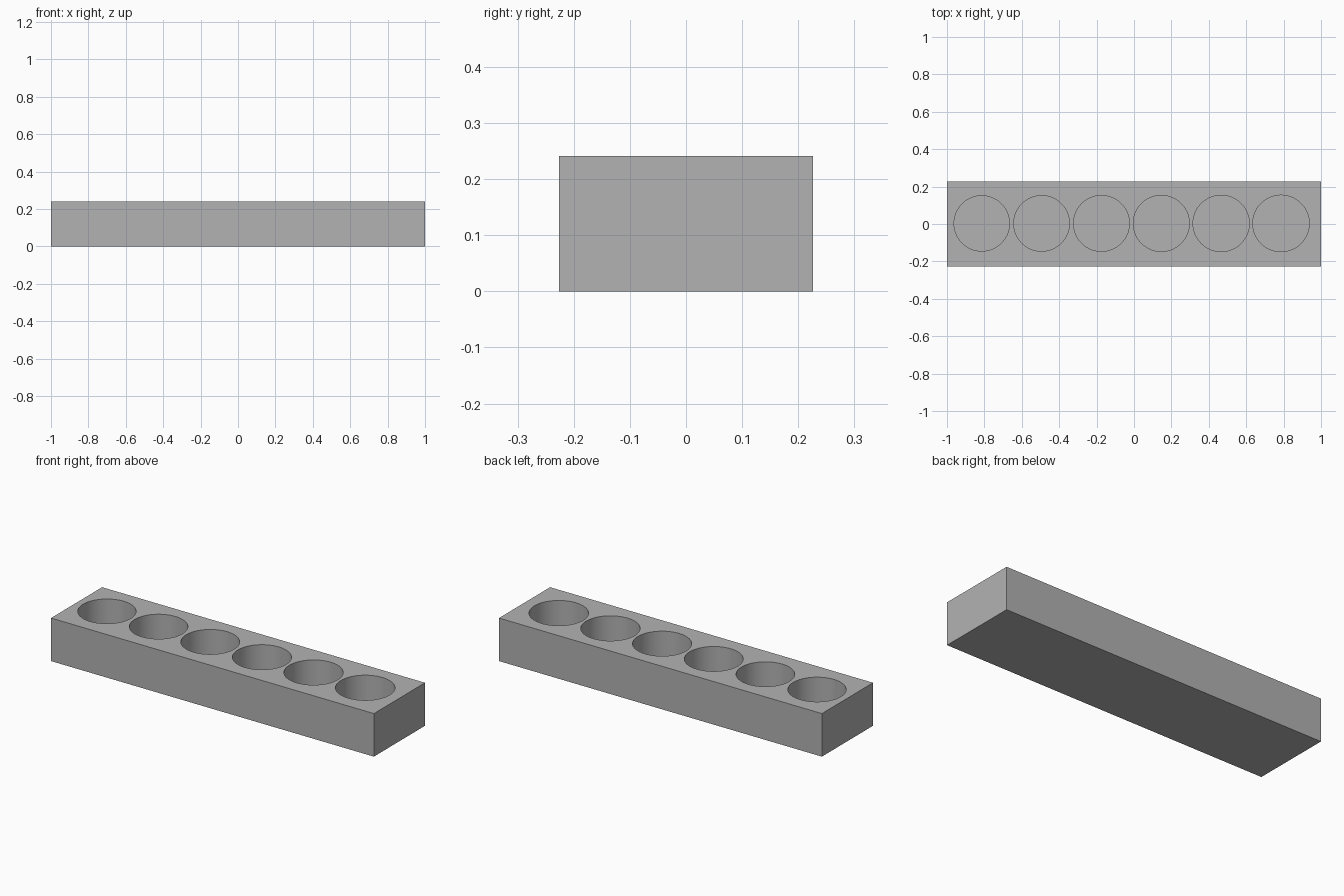
import bpy

cube = bpy.data.objects.get("Cube")
if cube:
    bpy.data.objects.remove(cube, do_unlink=True)

LENGTH, WIDTH, HEIGHT = 2.0, 0.452, 0.241
FLOOR = 0.04                      # thickness left under the wells
COUNT, FIRST_X, PITCH = 6, -0.814, 0.32
WELL_Y = 0.003
FIRST_RADIUS, RADIUS_STEP = 0.148, 0.0006

# Single grey material
grey = bpy.data.materials.new("mid grey")
grey.use_nodes = True
colour = (0.448, 0.448, 0.448, 1)
grey.diffuse_color = colour
grey.node_tree.nodes["Principled BSDF"].inputs["Base Color"].default_value = colour

# Solid block
bpy.ops.mesh.primitive_cube_add(size=1, location=(0, 0, HEIGHT / 2))
block = bpy.context.object
block.name = "holder_block"
block.scale = (LENGTH, WIDTH, HEIGHT)
bpy.ops.object.transform_apply(location=True, rotation=False, scale=True)
block.data.materials.append(grey)

# Row of round blind wells, each slightly wider than the last
cutters = []
for i in range(COUNT):
    bpy.ops.mesh.primitive_cylinder_add(
        vertices=96, radius=FIRST_RADIUS + i * RADIUS_STEP, depth=HEIGHT,
        location=(FIRST_X + i * PITCH, WELL_Y, FLOOR + HEIGHT / 2))
    cutter = bpy.context.object
    cutter.name = f"well_cutter_{i + 1}"
    cutter.hide_render = True
    cutter.data.materials.append(grey)
    cutters.append(cutter)
    cut = block.modifiers.new(f"well_{i + 1}", 'BOOLEAN')
    cut.operation = 'DIFFERENCE'
    cut.solver = 'EXACT'
    cut.object = cutter

# Apply the cuts and discard the cutters
bpy.ops.object.select_all(action='DESELECT')
block.select_set(True)
bpy.context.view_layer.objects.active = block
for name in [m.name for m in block.modifiers]:
    bpy.ops.object.modifier_apply(modifier=name)
for cutter in cutters:
    bpy.data.objects.remove(cutter, do_unlink=True)

# Smooth well walls with crisp rims and block edges
bpy.ops.object.shade_smooth_by_angle()
